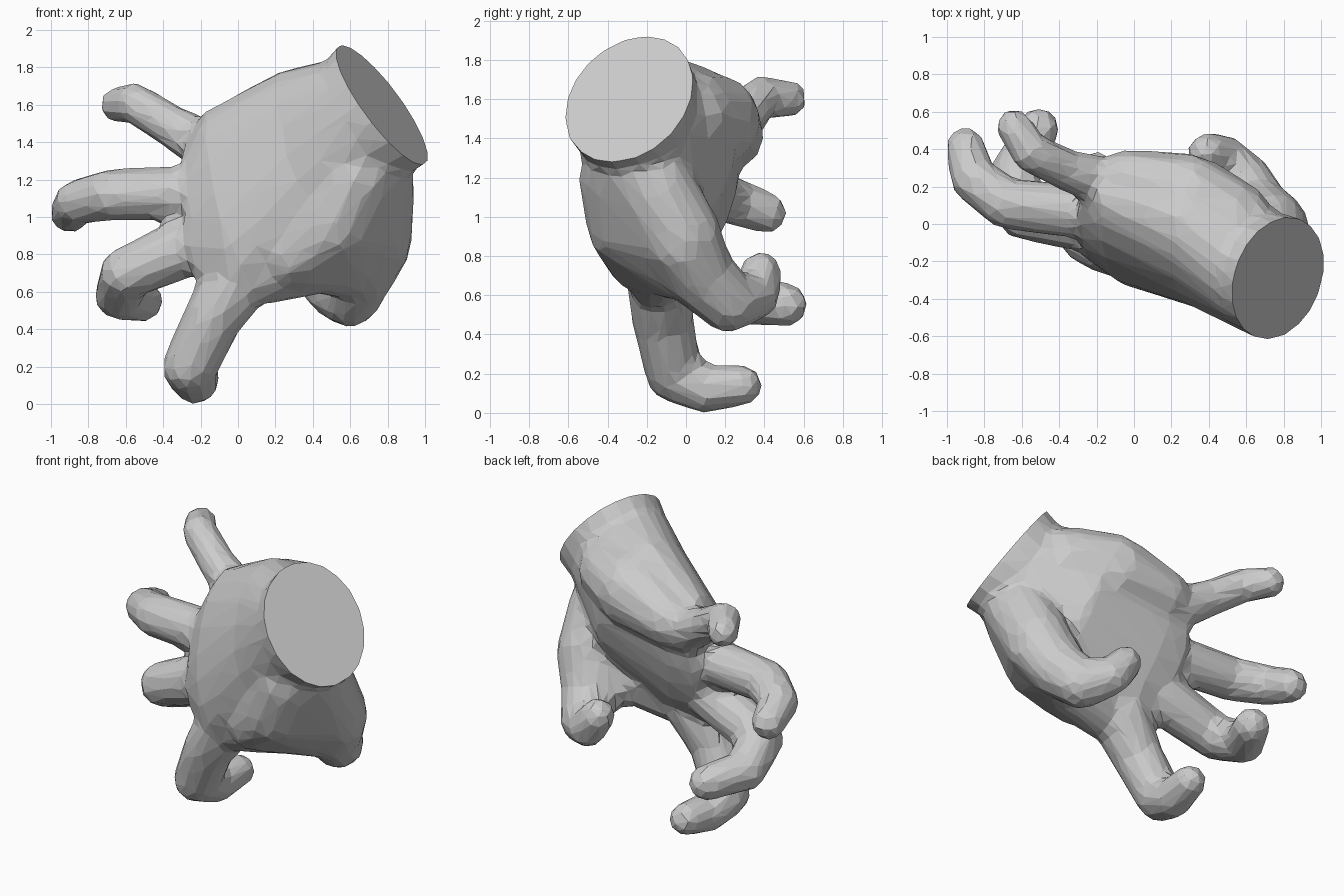
import bpy, bmesh, math
from mathutils import Vector

cube = bpy.data.objects.get("Cube")
if cube:
    bpy.data.objects.remove(cube, do_unlink=True)

bm = bmesh.new()


def hull(points):
    """Add a closed convex solid around the points."""
    part = bmesh.new()
    for p in points:
        part.verts.new(p)
    result = bmesh.ops.convex_hull(part, input=part.verts[:])
    spare = [e for e in result["geom_interior"] if isinstance(e, bmesh.types.BMVert)]
    bmesh.ops.delete(part, geom=spare, context='VERTS')
    bmesh.ops.recalc_face_normals(part, faces=part.faces[:])
    mesh = bpy.data.meshes.new("part")
    part.to_mesh(mesh)
    part.free()
    bm.from_mesh(mesh)
    bpy.data.meshes.remove(mesh)


def ball(x, y, z, radius):
    b = bmesh.new()
    bmesh.ops.create_icosphere(b, subdivisions=2, radius=radius)
    points = [Vector((x, y, z)) + v.co for v in b.verts]
    b.free()
    return points


def ring(center, u, v, sides=20):
    angles = [math.tau * i / sides for i in range(sides)]
    return [Vector(center) + Vector(u) * math.cos(a) + Vector(v) * math.sin(a) for a in angles]


def chain(sections):
    """Join each section to the next with a convex solid."""
    for a, b in zip(sections, sections[1:]):
        hull(a + b)


def limb(*joints):
    """Chain of tapered capsules, each joint being x, y, z, radius."""
    chain([ball(*j) for j in joints])


def mass(*lumps):
    """One convex bulk around several balls."""
    hull([p for lump in lumps for p in ball(*lump)])


# Wrist and palm: elliptical sections given by centre, width and thickness
wrist = Vector((0.768, -0.29, 1.6))
axis = Vector((0.755, -0.296, 0.585)).normalized()
across, through = Vector((0.205, -0.08, -0.335)), Vector((0.115, 0.32, 0))
chain([
    ring(wrist + axis * 0.12, across, through),
    ring(wrist, across, through),
    ring(wrist - axis * 0.12, across * 0.93, through * 0.97),
    ring((0.38, -0.09, 1.3), (0.15, -0.13, -0.48), (0.11, 0.33, -0.03)),
    ring((-0.07, -0.02, 1.06), (0.1, -0.2, -0.5), (0.06, 0.23, -0.08)),
    ring((-0.25, 0.04, 1.02), (0.03, -0.15, -0.37), (0.04, 0.16, -0.05)),
])

# Heel of the palm, running from the wrist to the little finger
limb((0.52, 0.0, 1.52, 0.24), (0.28, 0.14, 1.49, 0.245), (-0.04, 0.23, 1.41, 0.17))

# Fleshy base of the thumb, flush with the back of the hand
mass((0.74, -0.31, 1.34, 0.19), (0.62, -0.35, 1.2, 0.2), (0.51, -0.31, 0.95, 0.2),
     (0.3, -0.23, 0.79, 0.18), (0.74, -0.16, 1.14, 0.21), (0.73, -0.02, 0.9, 0.21),
     (0.66, 0.05, 0.72, 0.17), (0.5, -0.1, 0.77, 0.18))

# Web between the thumb and the index finger
mass((0.5, -0.1, 0.78, 0.18), (0.36, -0.13, 0.77, 0.18),
     (0.14, -0.15, 0.7, 0.17), (0.05, -0.12, 0.85, 0.17))

# Thumb
limb((0.73, -0.02, 0.88, 0.21), (0.66, 0.07, 0.71, 0.185),
     (0.6, 0.21, 0.565, 0.16), (0.48, 0.36, 0.595, 0.12), (0.39, 0.38, 0.715, 0.11))

# Index finger
limb((0.02, -0.12, 0.7, 0.19), (-0.13, -0.12, 0.47, 0.16), (-0.26, -0.06, 0.2, 0.15),
     (-0.23, 0.1, 0.12, 0.125), (-0.2, 0.29, 0.14, 0.105))

# Middle finger
limb((-0.2, 0.0, 0.87, 0.17), (-0.6, 0.06, 0.7, 0.145),
     (-0.64, 0.28, 0.58, 0.13), (-0.51, 0.51, 0.55, 0.115))

# Ring finger
limb((-0.25, 0.06, 1.13, 0.15), (-0.68, 0.11, 1.12, 0.14),
     (-0.86, 0.24, 1.08, 0.125), (-0.9, 0.41, 1.02, 0.11))

# Little finger
limb((-0.16, 0.22, 1.37, 0.14), (-0.36, 0.29, 1.49, 0.115),
     (-0.55, 0.38, 1.61, 0.11), (-0.64, 0.52, 1.6, 0.1))

# Fuse the parts into one faceted skin
mesh = bpy.data.meshes.new("hand")
bm.to_mesh(mesh)
bm.free()
hand = bpy.data.objects.new("hand", mesh)
bpy.context.collection.objects.link(hand)
remesh = hand.modifiers.new("fuse", 'REMESH')
remesh.mode = 'VOXEL'
remesh.voxel_size = 0.03
soften = hand.modifiers.new("soften", 'SMOOTH')
soften.factor = 0.5
soften.iterations = 6
facets = hand.modifiers.new("facets", 'DECIMATE')
facets.ratio = 0.075
bpy.context.view_layer.update()
graph = bpy.context.evaluated_depsgraph_get()
skin = bpy.data.meshes.new_from_object(hand.evaluated_get(graph))
hand.modifiers.clear()
hand.data = skin
bpy.data.meshes.remove(mesh)
skin.name = "hand"

# Flat cut across the wrist
bm = bmesh.new()
bm.from_mesh(skin)
cut = bmesh.ops.bisect_plane(bm, geom=bm.verts[:] + bm.edges[:] + bm.faces[:],
                             plane_co=wrist, plane_no=axis, clear_outer=True)
rim = [e for e in cut["geom_cut"] if isinstance(e, bmesh.types.BMEdge)]
bmesh.ops.contextual_create(bm, geom=rim)
bmesh.ops.recalc_face_normals(bm, faces=bm.faces[:])
for f in bm.faces:
    f.smooth = False
bm.to_mesh(skin)
bm.free()
